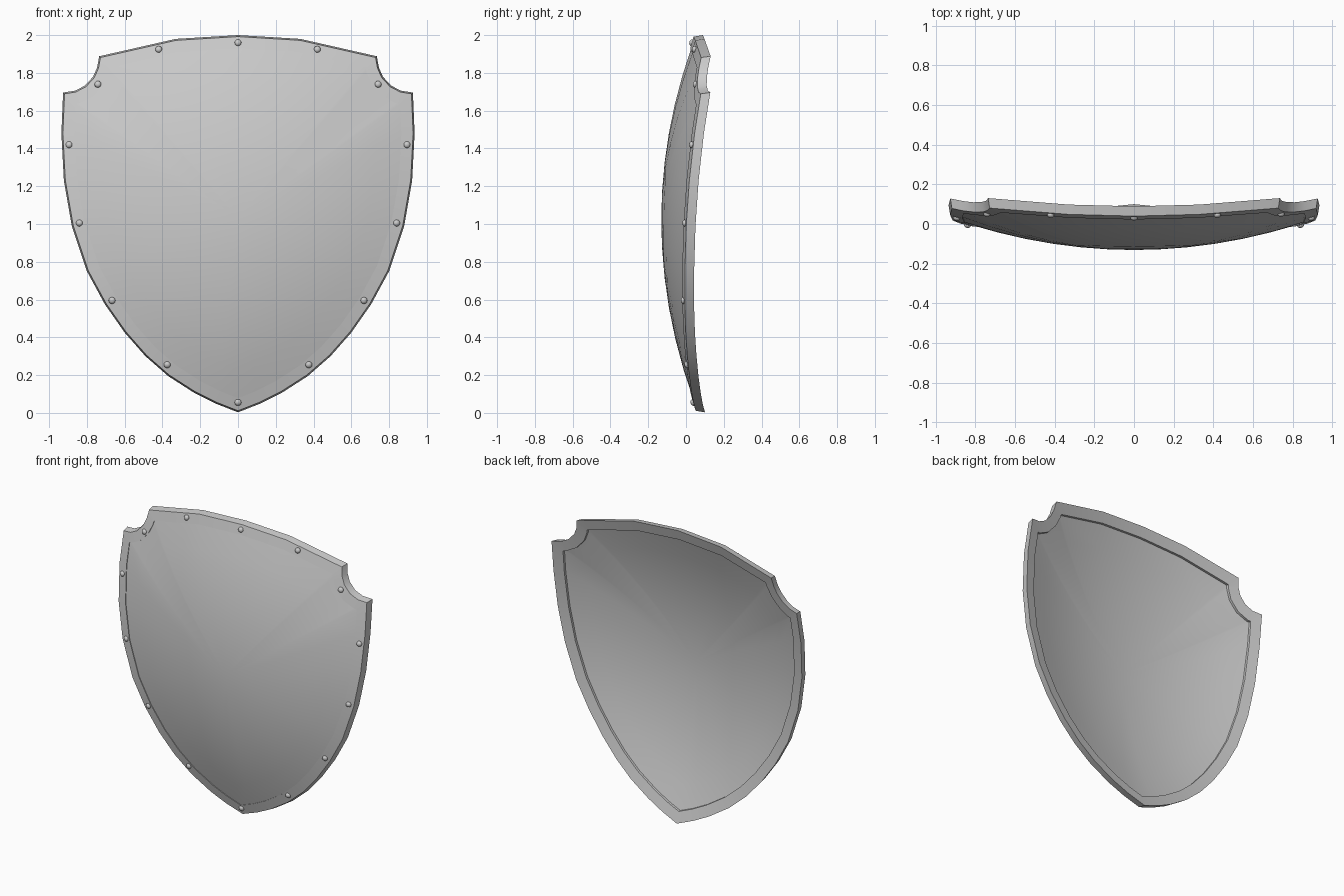
import bpy, bmesh, math
from mathutils import Vector

if "Cube" in bpy.data.objects:
    bpy.data.objects.remove(bpy.data.objects["Cube"])

# Right half of the outline (x, z), from the bottom tip up to the top centre
HALF = [(0, 0.003), (0.12, 0.05), (0.23, 0.105), (0.37, 0.195), (0.49, 0.30),
        (0.60, 0.425), (0.705, 0.575), (0.80, 0.75), (0.88, 0.99),
        (0.922, 1.23), (0.935, 1.48), (0.926, 1.696), (0.862, 1.706),
        (0.81, 1.733), (0.767, 1.78), (0.746, 1.828), (0.735, 1.888),
        (0.33, 1.98), (0, 2.0)]
OUTLINE = [Vector(p) for p in HALF + [(-x, z) for x, z in HALF[-2:0:-1]]]
N = len(OUTLINE)
CENTRE = Vector((0, 1.03))


def back_y(x, z):
    return -0.053 + 0.133 * x * x + 0.148 * (z - 1.02) ** 2


def front_y(x, z):
    return back_y(x, z) - 0.047


def inset(d):
    """Outline moved inwards by d with mitred corners."""
    out = []
    for i, p in enumerate(OUTLINE):
        a = (p - OUTLINE[i - 1]).normalized()
        b = (OUTLINE[(i + 1) % N] - p).normalized()
        na, nb = Vector((-a.y, a.x)), Vector((-b.y, b.x))
        out.append(p + (na + nb) * d / (1 + na.dot(nb)))
    return out


def ring(bm, pts, depth):
    return [bm.verts.new((p.x, depth(p.x, p.y), p.y)) for p in pts]


def bridge(bm, r0, r1):
    for i in range(N):
        j = (i + 1) % N
        bm.faces.new((r0[i], r0[j], r1[j], r1[i]))


def finish(bm, name, angle):
    bmesh.ops.recalc_face_normals(bm, faces=bm.faces[:])
    me = bpy.data.meshes.new(name)
    bm.to_mesh(me)
    bm.free()
    ob = bpy.data.objects.new(name, me)
    bpy.context.collection.objects.link(ob)
    bpy.ops.object.select_all(action='DESELECT')
    ob.select_set(True)
    bpy.context.view_layer.objects.active = ob
    bpy.ops.object.shade_smooth_by_angle(angle=math.radians(angle))
    return ob


# Rim: closed band around the edge
bm = bmesh.new()
loops = [ring(bm, inset(0.008), front_y), ring(bm, inset(0.07), front_y),
         ring(bm, inset(0.07), back_y), ring(bm, OUTLINE, back_y)]
for k in range(4):
    bridge(bm, loops[k], loops[(k + 1) % 4])
finish(bm, "rim", 30)

# Panel: bulging sheet made of front and back rings inside the rim
bm = bmesh.new()
edge = inset(0.068)
STEPS = [1, 0.84, 0.67, 0.5, 0.33, 0.16]
rims = []
for base, offset, bulge in ((front_y, 0.005, 0.036), (back_y, -0.016, 0.034)):
    rings = []
    for s in STEPS:
        pts = [CENTRE + (p - CENTRE) * s for p in edge]
        rings.append(ring(bm, pts, lambda x, z: base(x, z) + offset - bulge * (1 - s * s)))
    for r0, r1 in zip(rings, rings[1:]):
        bridge(bm, r0, r1)
    mid = bm.verts.new((0, base(0, CENTRE.y) + offset - bulge, CENTRE.y))
    for i in range(N):
        bm.faces.new((rings[-1][i], rings[-1][(i + 1) % N], mid))
    rims.append(rings[0])
bridge(bm, *rims)
finish(bm, "panel", 40)

# Rivets: flattened domes lying along the rim surface
RIVETS = [(0.42, 1.925), (0.742, 1.74), (0.895, 1.42), (0.84, 1.005),
          (0.667, 0.595), (0.375, 0.255)]
bm = bmesh.new()
for x, z in RIVETS + [(-x, z) for x, z in RIVETS] + [(0, 1.96), (0, 0.055)]:
    normal = Vector((0.266 * x, -1, 0.296 * (z - 1.02)))
    rot = normal.to_track_quat('Z', 'Y').to_matrix().to_4x4()
    new = bmesh.ops.create_uvsphere(bm, u_segments=12, v_segments=8, radius=0.018)["verts"]
    for v in new:
        v.co.z *= 0.75
        v.co = rot @ v.co + Vector((x, front_y(x, z), z))
finish(bm, "rivets", 60)
